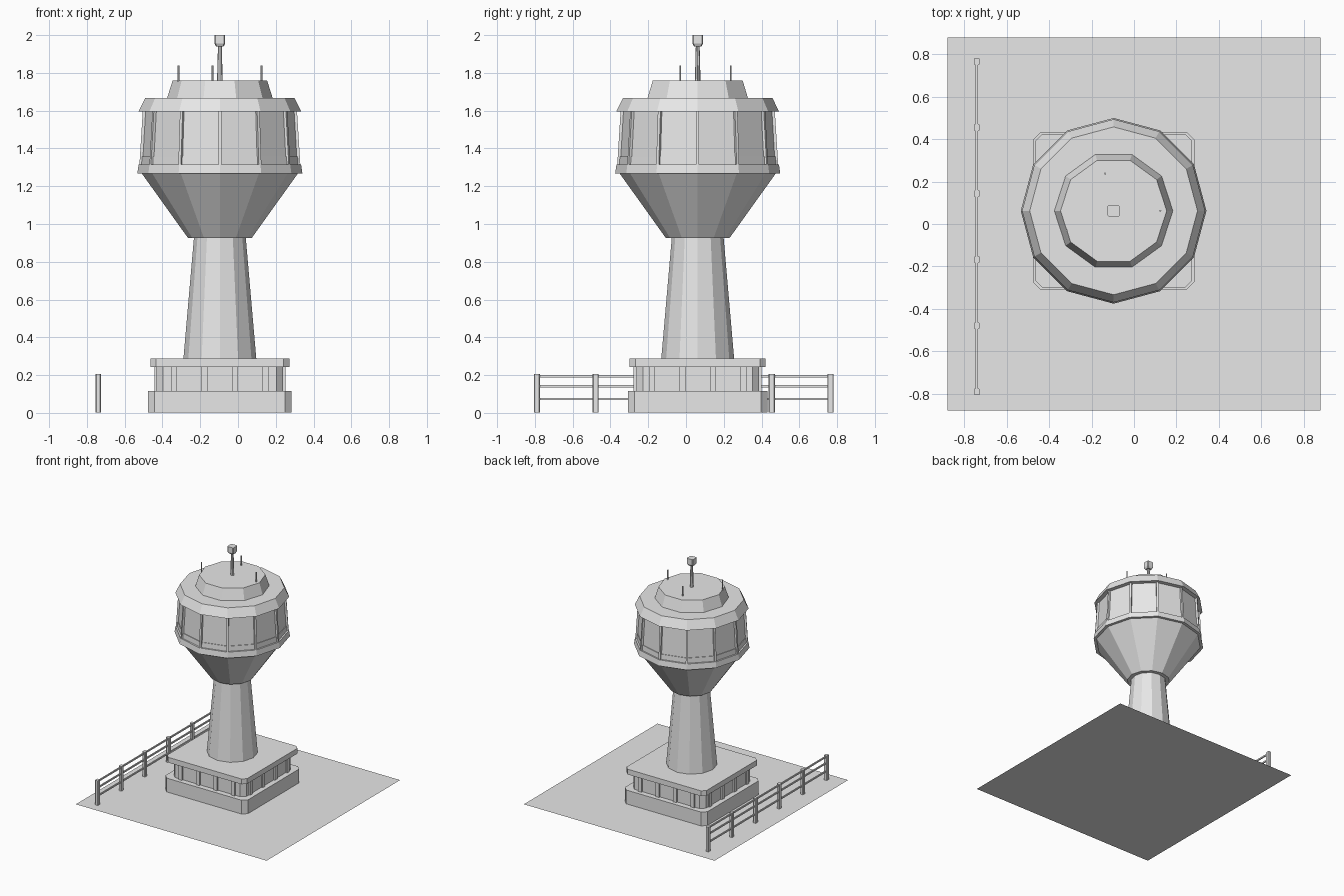
import bpy, bmesh
from math import sin, cos, pi, radians

old = bpy.data.objects.get("Cube")
if old:
    bpy.data.objects.remove(old, do_unlink=True)

grey = bpy.data.materials.new("plain_grey")
grey.use_nodes = True
grey.diffuse_color = (0.8, 0.8, 0.8, 1)
for node in grey.node_tree.nodes:
    if node.type == 'BSDF_PRINCIPLED':
        node.inputs["Base Color"].default_value = (0.8, 0.8, 0.8, 1)

CX, CY = -0.096, 0.062      # tower axis
SIDES = 12


def ngon(r, n=SIDES, x=CX, y=CY):
    return [(x + r * cos(2 * pi * i / n), y + r * sin(2 * pi * i / n)) for i in range(n)]


def chamfered(hx, hy, c, x=CX, y=CY):
    pts = [(hx, c - hy), (hx, hy - c), (hx - c, hy), (c - hx, hy),
           (-hx, hy - c), (-hx, c - hy), (c - hx, -hy), (hx - c, -hy)]
    return [(x + a, y + b) for a, b in pts]


def rect(x, y, hx, hy, angle=0):
    ca, sa = cos(angle), sin(angle)
    corners = [(-hx, -hy), (hx, -hy), (hx, hy), (-hx, hy)]
    return [(x + a * ca - b * sa, y + a * sa + b * ca) for a, b in corners]


def add_loft(bm, rings):
    """Join stacked outlines given as (points, z) and cap both ends."""
    loops = [[bm.verts.new((x, y, z)) for x, y in pts] for pts, z in rings]
    n = len(loops[0])
    for low, high in zip(loops, loops[1:]):
        for i in range(n):
            j = (i + 1) % n
            bm.faces.new((low[i], low[j], high[j], high[i]))
    bm.faces.new(loops[0][::-1])
    bm.faces.new(loops[-1])


def build(name, solids):
    bm = bmesh.new()
    for rings in solids:
        add_loft(bm, rings)
    mesh = bpy.data.meshes.new(name)
    bm.to_mesh(mesh)
    bm.free()
    mesh.materials.append(grey)
    obj = bpy.data.objects.new(name, mesh)
    bpy.context.collection.objects.link(obj)
    return obj


def prism(outline, z0, z1):
    return [(outline, z0), (outline, z1)]


def turned(profile, n=SIDES):
    return [(ngon(r, n), z) for r, z in profile]


# Ground sheet
bpy.ops.mesh.primitive_plane_add(size=1.756, location=(0, 0, 0))
ground = bpy.context.object
ground.name = "ground"
ground.data.materials.append(grey)

# Base building
build("plinth", [prism(chamfered(0.38, 0.37, 0.035), 0.002, 0.117)])
build("base_wall", [prism(chamfered(0.335, 0.325, 0.035), 0.11, 0.25)])
build("base_roof", [prism(chamfered(0.368, 0.36, 0.03), 0.244, 0.288)])
pillars = []
for t in (-0.243, -0.081, 0.081, 0.243):
    for side in (-1, 1):
        pillars.append(prism(rect(CX + t, CY + side * 0.327, 0.016, 0.012), 0.115, 0.246))
        pillars.append(prism(rect(CX + side * 0.335, CY + t, 0.012, 0.016), 0.115, 0.246))
build("base_pillars", pillars)

# Shaft and flared underside of the cab
build("shaft", [turned([(0.193, 0.286), (0.137, 0.93)])])
build("cab_flare", [turned([(0.168, 0.925), (0.415, 1.27)])])

# Observation cab
build("cab_floor_rim", [turned([(0.437, 1.268), (0.43, 1.315)])])
build("cab_windows", [turned([(0.412, 1.31), (0.395, 1.6)])])
build("window_sill", [turned([(0.417, 1.312), (0.414, 1.357)])])
mullions = []
for i in range(SIDES):
    a = 2 * pi * i / SIDES
    mullions.append([(rect(CX + r * cos(a), CY + r * sin(a), 0.01, 0.008, a), z)
                     for r, z in ((0.416, 1.312), (0.398, 1.6))])
build("window_mullions", mullions)
build("eave", [turned([(0.431, 1.595), (0.395, 1.668)])])
build("roof_cap", [turned([(0.28, 1.665), (0.25, 1.76)], 10)])

# Mast with beacon box and thin aerials
build("mast", [[(ngon(0.015, 8), 1.755), (ngon(0.01, 8), 1.95)]])
build("beacon", [[(chamfered(0.02, 0.02, 0.005), 1.94),
                  (chamfered(0.028, 0.028, 0.006), 1.955),
                  (chamfered(0.028, 0.028, 0.006), 2.0)]])
build("aerials", [prism(ngon(0.005, 6, CX + dx, CY + dy), 1.745, 1.84)
                  for dx, dy in ((-0.22, -0.092), (-0.04, 0.175), (0.22, 0))])

# Fence along the right edge
FX, FIRST, STEP = -0.74, -0.79, 0.311
build("fence_posts", [prism(chamfered(0.0135, 0.016, 0.004, FX, FIRST + i * STEP), 0.002, 0.207)
                      for i in range(6)])
build("fence_rails", [prism(rect(FX, FIRST + 2.5 * STEP, 0.005, 2.5 * STEP), z - 0.006, z + 0.006)
                      for z in (0.073, 0.141, 0.194)])
